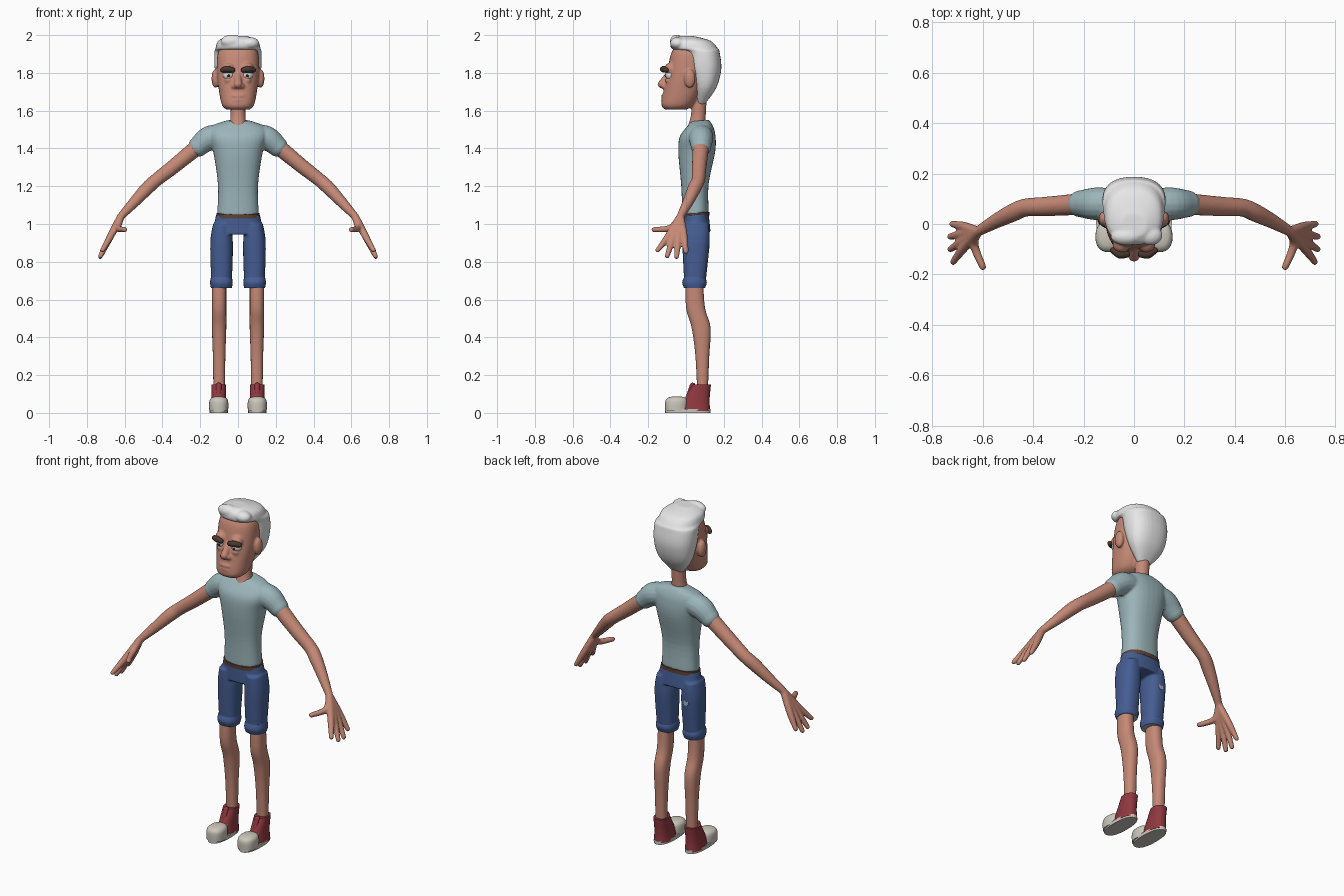
import bpy, bmesh, math
from mathutils import Vector, Matrix

cube = bpy.data.objects.get("Cube")
if cube:
    bpy.data.objects.remove(cube)


def material(name, red, green, blue):
    mat = bpy.data.materials.new(name)
    mat.use_nodes = True
    mat.diffuse_color = (red, green, blue, 1)
    shader = mat.node_tree.nodes["Principled BSDF"]
    shader.inputs["Base Color"].default_value = mat.diffuse_color
    shader.inputs["Roughness"].default_value = .8
    return mat


skin = material("skin", .56, .25, .18)
teal_cotton = material("pale teal cotton", .33, .46, .49)
denim = material("blue denim", .06, .11, .29)
faded_denim = material("faded denim", .36, .45, .55)
white = material("white hair", .8, .8, .8)
canvas = material("red canvas", .28, .04, .05)
rubber = material("off-white rubber", .6, .57, .5)
brow_brown = material("brow brown", .07, .04, .03)
leather = material("belt leather", .12, .06, .04)
iris_dark = material("dark iris", .02, .02, .02)


def catmull_rom(before, start, end, after, t):
    """Blend between start and end along a spline through all four numbers."""
    slope_in, slope_out = (end - before) / 2, (after - start) / 2
    ease = t * t * (3 - 2 * t)
    return (start + (end - start) * ease
            + slope_in * t * (1 - t) ** 2 - slope_out * t * t * (1 - t))


def smooth_rows(rows, steps=5):
    """Insert in-between rows so that few rows give a soft shape."""
    padded = [rows[0], *rows, rows[-1]]
    result = []
    for group in zip(padded, padded[1:], padded[2:], padded[3:]):
        for step in range(steps):
            result.append([catmull_rom(*column, step / steps) for column in zip(*group)])
    result.append(list(rows[-1]))
    return result


def circle_points(count):
    for i in range(count):
        angle = math.tau * i / count
        yield math.cos(angle), math.sin(angle)


def skin_rings(bm, rings):
    loops = [[bm.verts.new(point) for point in ring] for ring in rings]
    for low, high in zip(loops, loops[1:]):
        for i in range(len(low)):
            bm.faces.new((low[i - 1], low[i], high[i], high[i - 1]))
    bm.faces.new(reversed(loops[0]))
    bm.faces.new(loops[-1])


def loft(bm, rows, x=0, tilt=0, power=.85):
    """Stack rounded sections; each row is height, half width, front y, back y."""
    rings = []
    for z, half_width, front, back in smooth_rows(rows):
        ring = []
        for c, s in circle_points(32):
            c = math.copysign(abs(c) ** power, c)
            s = math.copysign(abs(s) ** power, s)
            y = (front + back) / 2 + s * (back - front) / 2
            ring.append((x + half_width * c, y, z + tilt * y))
        rings.append(ring)
    skin_rings(bm, rings)


def blob(bm, centre, radius, stretch=(1, 1, 1)):
    place = Matrix.Translation(centre) @ Matrix.Diagonal((*stretch, 1))
    bmesh.ops.create_uvsphere(bm, u_segments=20, v_segments=12, radius=radius, matrix=place)


def tube(bm, points, side=1):
    """Sweep a circle along points of x, y, z, radius, with ball ends."""
    rows = smooth_rows([(side * x, y, z, radius) for x, y, z, radius in points])
    centres = [Vector(row[:3]) for row in rows]
    rings = []
    for i, centre in enumerate(centres):
        along = centres[min(i + 1, len(centres) - 1)] - centres[max(i - 1, 0)]
        turn = along.to_track_quat('Z', 'Y')
        rings.append([centre + turn @ Vector((c, s, 0)) * rows[i][3] for c, s in circle_points(16)])
    skin_rings(bm, rings)
    for end in (0, -1):
        blob(bm, centres[end], rows[end][3])


def finish(name, bm, *materials, mirror=False, fuse=False, rule=None):
    """Turn the pieces into one object; fuse melts them into a single soft skin."""
    bmesh.ops.recalc_face_normals(bm, faces=bm.faces)
    for face in bm.faces:
        face.smooth = True
        if rule:
            face.material_index = rule(face)
    mesh = bpy.data.meshes.new(name)
    bm.to_mesh(mesh)
    bm.free()
    for mat in materials:
        mesh.materials.append(mat)
    mesh.set_sharp_from_angle(angle=math.radians(45))
    obj = bpy.data.objects.new(name, mesh)
    bpy.context.scene.collection.objects.link(obj)
    if fuse:
        remesh = obj.modifiers.new("Fuse", 'REMESH')
        remesh.mode = 'VOXEL'
        remesh.voxel_size = .006
        remesh.use_smooth_shade = True
        soften = obj.modifiers.new("Soften", 'SMOOTH')
        soften.iterations = 4
    if mirror:
        pair = obj.modifiers.new("Mirror", 'MIRROR')
        pair.use_mirror_merge = False


# Head and neck, with nose, lips, eyelids and ears
bm = bmesh.new()
loft(bm, [(1.605, .06, -.11, 0), (1.63, .085, -.13, .04), (1.7, .1, -.12, .08),
          (1.8, .112, -.1, .11), (1.9, .108, -.08, .12), (1.95, .08, -.05, .09)])
tube(bm, [(0, .055, 1.5, .05), (0, .065, 1.57, .04), (0, .07, 1.66, .04)])
tube(bm, [(0, -.09, 1.8, .013), (0, -.128, 1.74, .022)])
for lip_height in (1.656, 1.678):
    blob(bm, (0, -.12, lip_height), .012, stretch=(3, 1, .8))
for side in (1, -1):
    blob(bm, (side * .02, -.116, 1.73), .015)
    blob(bm, (side * .05, -.08, 1.82), .035)
    blob(bm, (side * .05, -.09, 1.76), .02)
    blob(bm, (side * .12, .02, 1.77), .05, stretch=(.4, .6, 1))
finish("head", bm, skin, fuse=True)

# Eyes, irises and brows
bm = bmesh.new()
blob(bm, (.05, -.08, 1.79), .03)
finish("eyes", bm, white, mirror=True)
bm = bmesh.new()
blob(bm, (.05, -.105, 1.785), .008)
finish("irises", bm, iris_dark, mirror=True)
bm = bmesh.new()
tube(bm, [(.028, -.12, 1.815, .013), (.055, -.12, 1.82, .017), (.082, -.105, 1.815, .013)])
finish("brows", bm, brow_brown, mirror=True)

# Hair: a full cap at the back with a swept fringe
bm = bmesh.new()
loft(bm, [(1.635, .04, .06, .1), (1.72, .1, .04, .16), (1.82, .123, .01, .187),
          (1.91, .125, -.01, .178), (1.927, .12, -.075, .17), (1.97, .105, -.08, .13),
          (1.995, .05, -.05, .04)])
blob(bm, (.065, -.045, 1.957), .04, stretch=(1.2, 1, .8))
blob(bm, (-.03, -.05, 1.967), .035, stretch=(1.8, 1, 1))
finish("hair", bm, white, fuse=True)

# Shirt with both sleeves
bm = bmesh.new()
loft(bm, [(1.05, .11, -.02, .12), (1.2, .106, -.025, .12), (1.37, .13, -.04, .155),
          (1.46, .155, -.035, .155), (1.51, .14, 0, .14), (1.54, .06, .03, .12)], tilt=.1)
for side in (1, -1):
    tube(bm, [(.06, .08, 1.47, .06), (.15, .08, 1.455, .065), (.21, .08, 1.41, .054)], side)
finish("shirt", bm, teal_cotton, fuse=True)

# Arms, with fingers fanned out from the wrist and the thumb forward
wrist = (.62, -.03, 1.04, .02)
bm = bmesh.new()
tube(bm, [(.2, .08, 1.42, .044), (.34, .07, 1.305, .039), (.43, .065, 1.235, .036),
          (.48, .045, 1.19, .036), (.55, .01, 1.115, .029), wrist])
for finger in range(4):
    arch = (finger - 1.4) ** 2
    knuckle = (.675, -.01 - .028 * finger, .935, .019)
    tip = (.73 - arch / 200, -.05 * finger, .825 + arch / 70, .013)
    tube(bm, [wrist, knuckle, tip])
tube(bm, [wrist, (.635, -.08, .98, .018), (.6, -.17, .97, .014)])
finish("arms", bm, skin, mirror=True, fuse=True)

# Shorts, with belt, turned-up cuffs and a worn patch
bm = bmesh.new()
loft(bm, [(1.045, .116, -.02, .12), (.945, .137, -.02, .13)], tilt=.1)
for side in (1, -1):
    loft(bm, [(1, .045, -.02, .12), (.9, .06, -.02, .125), (.7, .055, -.01, .105)], x=side * .087)
finish("shorts", bm, denim, fuse=True)
bm = bmesh.new()
loft(bm, [(1.03, .115, -.022, .123), (1.052, .114, -.024, .124)], tilt=.1)
finish("belt", bm, leather)
bm = bmesh.new()
loft(bm, [(.66, .055, -.01, .1), (.69, .06, -.02, .11), (.72, .055, -.01, .1)], x=.088)
finish("shorts_cuffs", bm, denim, faded_denim, mirror=True,
       rule=lambda face: int(face.normal.z < -.9))
bm = bmesh.new()
upright = Matrix.Rotation(math.pi / 2, 4, 'X')
bmesh.ops.create_cone(bm, cap_ends=True, segments=7, radius1=.017, radius2=.017, depth=.008,
                      matrix=Matrix.Translation((-.085, .12, .885)) @ upright)
finish("worn_patch", bm, faded_denim)

# Legs
bm = bmesh.new()
loft(bm, [(.72, .038, 0, .09), (.56, .038, 0, .1), (.45, .038, .03, .13),
          (.3, .033, .05, .123), (.1, .03, .06, .115)], x=.1)
finish("legs", bm, skin, mirror=True)

# Shoes: sole, toe cap, canvas upper, tongue and laces
foot = .102
bm = bmesh.new()
loft(bm, [(0, .048, -.11, .13), (.02, .048, -.11, .13)], x=foot)
finish("shoe_soles", bm, rubber, mirror=True)
bm = bmesh.new()
loft(bm, [(.01, .05, -.11, .01), (.06, .05, -.11, .01), (.08, .038, -.095, 0),
          (.087, .015, -.07, -.03)], x=foot)
finish("toe_caps", bm, rubber, mirror=True)
bm = bmesh.new()
loft(bm, [(.01, .046, -.03, .128), (.07, .04, -.01, .125), (.15, .039, .035, .132)], x=foot)
finish("shoe_uppers", bm, canvas, mirror=True)
bm = bmesh.new()
tube(bm, [(foot, .015, .09, .014), (foot, .035, .145, .015)])
finish("shoe_tongues", bm, canvas, mirror=True)
bm = bmesh.new()
for row in range(3):
    y, z = -.005 + .012 * row, .075 + .02 * row
    ends = [(foot + reach, y + .012, z, .003) for reach in (-.025, .025)]
    tube(bm, [ends[0], (foot, y, z, .004), ends[1]])
finish("laces", bm, rubber, mirror=True)
